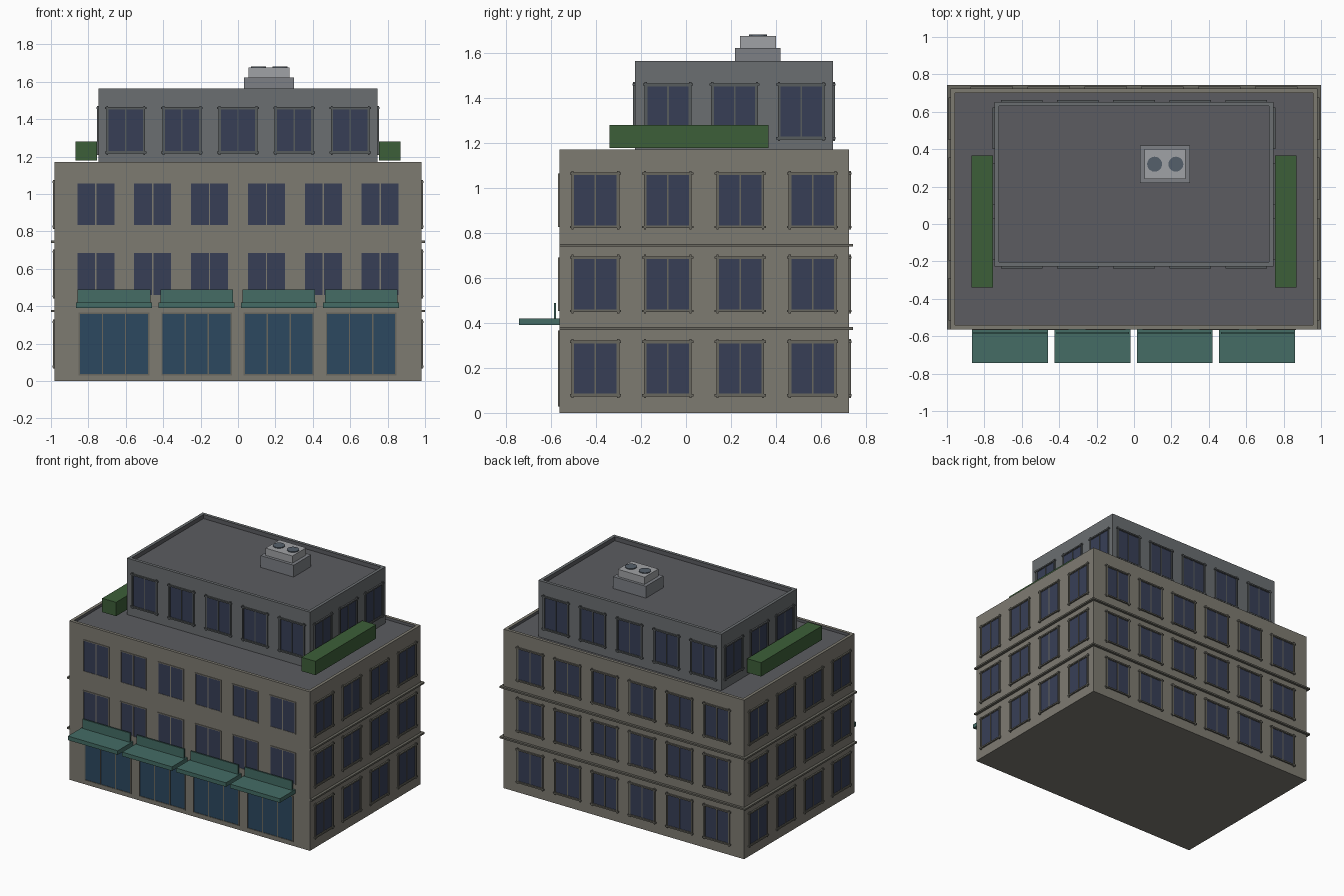
import bpy, bmesh
from mathutils import Matrix, Vector

if "Cube" in bpy.data.objects:
    bpy.data.objects.remove(bpy.data.objects["Cube"])


def mat(name, hexcol):
    m = bpy.data.materials.new(name)
    rgb = [(int(hexcol[i:i + 2], 16) / 255) ** 2.2 for i in (0, 2, 4)]
    m.diffuse_color = (*rgb, 1)
    m.use_nodes = True
    m.node_tree.nodes["Principled BSDF"].inputs["Base Color"].default_value = m.diffuse_color
    return m


WALL = mat("wall_stone", "7d7a71")
TRIM = mat("trim", "68675f")
PENT = mat("upper_wall", "6a6e70")
PTRIM = mat("upper_trim", "585c5e")
ROOF = mat("roof_deck", "5c5d61")
GLASS = mat("window_glass", "3a4157")
SHOP = mat("shop_glass", "304a60")
GREEN = mat("awning_green", "466c65")
HEDGE = mat("hedge_green", "3f5f3b")
METAL = mat("vent_base", "7c7f84")
LIGHT = mat("vent_top", "9fa1a4")
DARK = mat("fan", "56606a")


def finish(name, bm, *mats):
    me = bpy.data.meshes.new(name)
    bm.to_mesh(me)
    bm.free()
    for m in mats:
        me.materials.append(m)
    ob = bpy.data.objects.new(name, me)
    bpy.context.collection.objects.link(ob)
    return ob


def add_box(bm, a, b):
    a, b = Vector(a), Vector(b)
    mtx = Matrix.Translation((a + b) / 2) @ Matrix.Diagonal((*[abs(v) for v in b - a], 1))
    return bmesh.ops.create_cube(bm, size=1, matrix=mtx)["verts"]


def boxes(name, material, *pairs):
    bm = bmesh.new()
    for a, b in pairs:
        add_box(bm, a, b)
    return finish(name, bm, material)


def block(name, a, b, rim, depth, material):
    """Box with a parapet rim around a sunken roof deck."""
    bm = bmesh.new()
    add_box(bm, a, b)
    top = max(bm.faces, key=lambda f: f.calc_center_median().z)
    bmesh.ops.inset_region(bm, faces=[top], thickness=rim)
    top.material_index = 1
    walls = bmesh.ops.extrude_face_region(bm, geom=[top])
    deck = [f for f in walls["geom"] if isinstance(f, bmesh.types.BMFace)]
    if top.is_valid:
        bmesh.ops.delete(bm, geom=[top], context="FACES_ONLY")
    for v in deck[0].verts:
        v.co.z -= depth
    deck[0].material_index = 1
    bmesh.ops.recalc_face_normals(bm, faces=bm.faces)
    return finish(name, bm, material, ROOF)


def facade(name, axis, sign, pos, centres, sills, w, h, panes, glass, trim, surround):
    """Rows of windows on one wall: glass, thin frame, mullions, optional surround bars."""
    g, f = bmesh.new(), bmesh.new()

    def put(bm, u0, u1, z0, z1, out):
        p, q = pos - sign * 0.01, pos + sign * out
        if axis == "y":
            add_box(bm, (u0, p, z0), (u1, q, z1))
        else:
            add_box(bm, (p, u0, z0), (q, u1, z1))

    t = 0.007
    for z in sills:
        for c in centres:
            l, r, top = c - w / 2, c + w / 2, z + h
            put(g, l, r, z, top, 0.002)
            for i in range(panes + 1):
                u = l + w * i / panes
                put(f, u - t / 2, u + t / 2, z, top, 0.005)
            for zz in (z, top):
                put(f, l - t / 2, r + t / 2, zz - t / 2, zz + t / 2, 0.005)
            if surround:
                e = 0.016
                for zz in (z - 0.004, top + 0.004):
                    put(f, l - e, r + e, zz - 0.005, zz + 0.005, 0.011)
                for u in (l - 0.004, r + 0.004):
                    put(f, u - 0.005, u + 0.005, z - e, top + e, 0.009)
    finish(name + "_glass", g, glass)
    finish(name + "_frames", f, trim)


# Main block and set-back top storey
X, Y0, Y1, H = 0.98, -0.563, 0.724, 1.17
PX, PY0, PY1, PH = 0.745, -0.226, 0.653, 1.565
block("main_block", (-X, Y0, 0), (X, Y1, H), 0.032, 0.02, WALL)
block("top_storey", (-PX, PY0, 1.14), (PX, PY1, PH), 0.032, 0.03, PENT)

# Windows
six = [-0.76 + 0.304 * i for i in range(6)]
four = [-0.403 + 0.322 * i for i in range(4)]
five = [-0.6 + 0.3 * i for i in range(5)]
three = [-0.08 + 0.296 * i for i in range(3)]
floors = [0.082, 0.457, 0.83]
facade("front_windows", "y", -1, Y0, six, floors[1:], 0.205, 0.23, 2, GLASS, WALL, False)
facade("back_windows", "y", 1, Y1, six, floors, 0.195, 0.23, 2, GLASS, TRIM, True)
facade("top_front_windows", "y", -1, PY0, five, [1.225], 0.19, 0.23, 2, GLASS, PTRIM, True)
facade("top_back_windows", "y", 1, PY1, five, [1.225], 0.19, 0.23, 2, GLASS, PTRIM, True)
for s, side in ((1, "right"), (-1, "left")):
    facade(side + "_windows", "x", s, s * X, four, floors, 0.195, 0.23, 2, GLASS, TRIM, True)
    facade("top_" + side + "_windows", "x", s, s * PX, three, [1.225], 0.19, 0.23, 2,
           GLASS, PTRIM, True)

# Shop windows and awnings
shops = [-0.663, -0.221, 0.218, 0.658]
facade("shop_windows", "y", -1, Y0, shops, [0.033], 0.37, 0.33, 3, SHOP, TRIM, False)
for i, c in enumerate(shops):
    boxes(f"awning_{i + 1}", GREEN,
          ((c - 0.203, -0.742, 0.39), (c + 0.203, Y0 + 0.005, 0.42)),
          ((c - 0.194, -0.587, 0.415), (c + 0.194, -0.577, 0.488)))

# Floor bands on the sides and back
for i, z in enumerate((0.375, 0.745)):
    boxes(f"floor_band_{i + 1}", TRIM,
          ((-1, Y1 - 0.01, z - 0.006), (1, 0.742, z + 0.006)),
          *[((s * 0.97, Y0, z - 0.006), (s * 1.0, Y1, z + 0.006)) for s in (1, -1)])

# Terrace hedges
for s, side in ((1, "right"), (-1, "left")):
    boxes(side + "_hedge", HEDGE, ((s * 0.755, -0.34, 1.178), (s * 0.868, 0.367, 1.28)))

# Rooftop vent unit with two fans
boxes("vent_base", METAL, ((0.032, 0.218, 1.53), (0.3, 0.42, 1.622)))
boxes("vent_top", LIGHT, ((0.057, 0.24, 1.62), (0.275, 0.4, 1.675)))
bm = bmesh.new()
for x in (0.11, 0.224):
    bmesh.ops.create_cone(bm, cap_ends=True, segments=20, radius1=0.04, radius2=0.04,
                          depth=0.02, matrix=Matrix.Translation((x, 0.32, 1.671)))
finish("vent_fans", bm, DARK)
